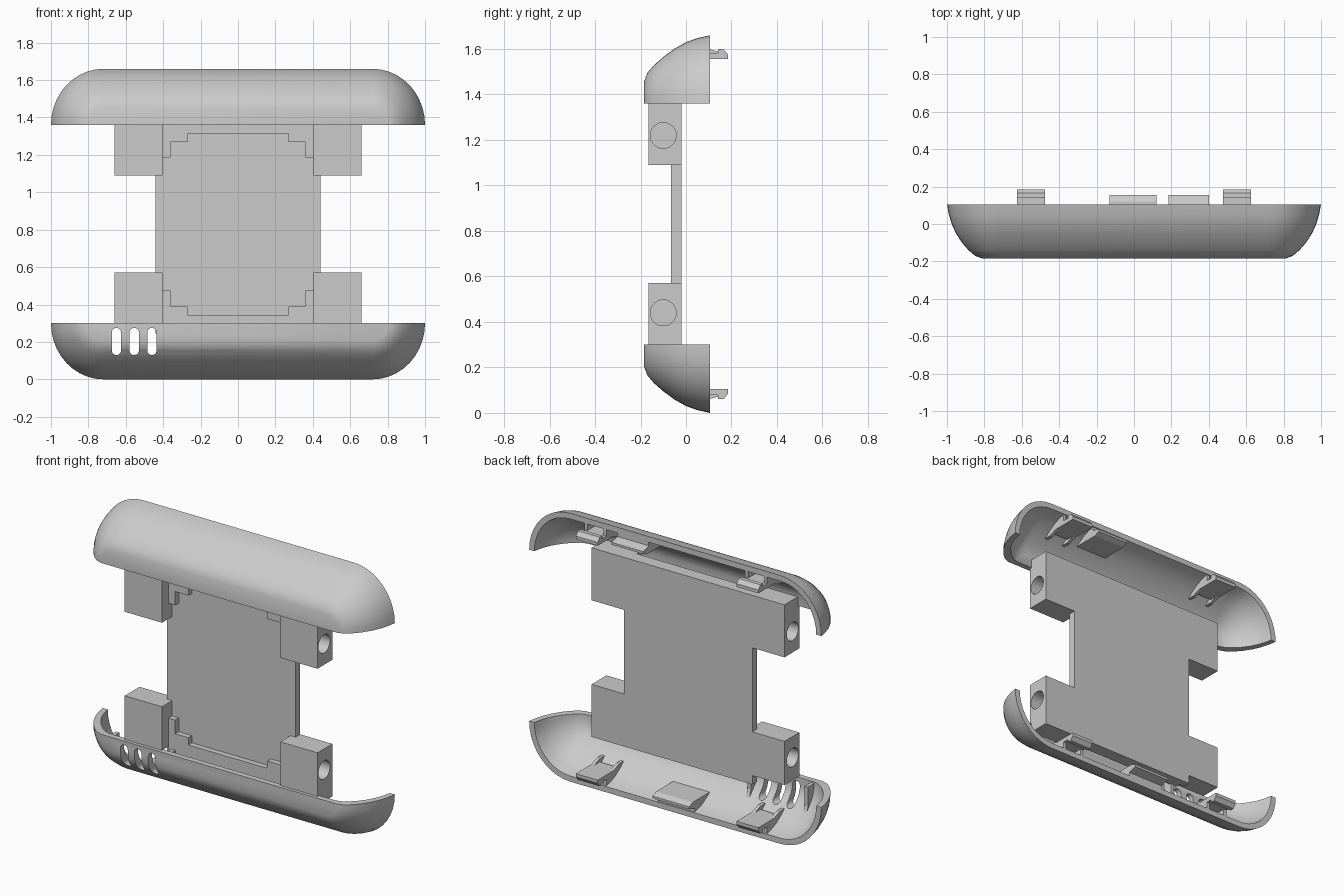
import bpy, bmesh, math
from mathutils import Matrix, Vector

if "Cube" in bpy.data.objects:
    bpy.data.objects.remove(bpy.data.objects["Cube"])

HEIGHT = 1.66
RIM = 0.30       # height of the open edge of a cap
BACK = 0.105     # y of the open back of a cap
WALL = 0.035

grey = bpy.data.materials.new("plain grey")
grey.use_nodes = True
grey.diffuse_color = (0.6, 0.6, 0.6, 1)
grey.node_tree.nodes["Principled BSDF"].inputs["Base Color"].default_value = (0.6, 0.6, 0.6, 1)


def finish(name, bm, flip=False):
    """Turn a bmesh into an object; flip mirrors it to the upper cap."""
    if flip:
        for v in bm.verts:
            v.co.z = HEIGHT - v.co.z
    bmesh.ops.recalc_face_normals(bm, faces=bm.faces)
    mesh = bpy.data.meshes.new(name)
    bm.to_mesh(mesh)
    bm.free()
    mesh.materials.append(grey)
    obj = bpy.data.objects.new(name, mesh)
    bpy.context.collection.objects.link(obj)
    return obj


def prism(name, profile, x0, x1, flip=False):
    """Extrude a (y, z) profile along x."""
    bm = bmesh.new()
    face = bm.faces.new([bm.verts.new((x0, y, z)) for y, z in profile])
    new = bmesh.ops.extrude_face_region(bm, geom=[face])["geom"]
    bmesh.ops.translate(bm, vec=(x1 - x0, 0, 0),
                        verts=[g for g in new if isinstance(g, bmesh.types.BMVert)])
    return finish(name, bm, flip)


def box(name, x0, x1, y0, y1, z0, z1, flip=False):
    return prism(name, [(y0, z0), (y1, z0), (y1, z1), (y0, z1)], x0, x1, flip)


def cylinder(name, radius, depth, centre, axis):
    bm = bmesh.new()
    turn = Vector((0, 0, 1)).rotation_difference(Vector(axis)).to_matrix().to_4x4()
    bmesh.ops.create_cone(bm, cap_ends=True, segments=32, radius1=radius, radius2=radius,
                          depth=depth, matrix=Matrix.Translation(centre) @ turn)
    return finish(name, bm)


def combine(obj, tool, operation):
    """Apply a boolean and remove the helper."""
    tool.hide_render = True
    mod = obj.modifiers.new("cut", 'BOOLEAN')
    mod.operation, mod.object, mod.solver = operation, tool, 'EXACT'
    bpy.context.view_layer.objects.active = obj
    bpy.ops.object.modifier_apply(modifier=mod.name)
    bpy.data.objects.remove(tool)


def smooth(obj, degrees):
    bpy.ops.object.select_all(action='DESELECT')
    obj.select_set(True)
    bpy.context.view_layer.objects.active = obj
    bpy.ops.object.shade_smooth_by_angle(angle=math.radians(degrees))


# Cap shell: y, side inset and bottom inset of each section
SECTIONS = [(BACK, 0, 0), (0.05, 0.01, 0.012), (0, 0.025, 0.03), (-0.05, 0.048, 0.058),
            (-0.1, 0.08, 0.095), (-0.14, 0.115, 0.13), (-0.17, 0.15, 0.165), (-0.185, 0.19, 0.205)]
CORNER_X = 0.72
STEPS = 10


def cap_shell(name, flip):
    bm = bmesh.new()

    def ring(y, dx, dz, wall):
        rx, rz = 1 - CORNER_X - dx - wall, RIM - dz - wall
        arc = [(CORNER_X + rx * math.cos(a), RIM - rz * math.sin(a))
               for a in (i * math.pi / 2 / STEPS for i in range(STEPS + 1))]
        outline = arc + [(-x, z) for x, z in reversed(arc)]
        return [bm.verts.new((x, y, z)) for x, z in outline]

    def skin(wall):
        rings = []
        for y, dx, dz in SECTIONS:
            t = (BACK - y) / (BACK - SECTIONS[-1][0])
            rings.append(ring(y + wall * t, dx, dz, wall))
        for a, b in zip(rings, rings[1:]):
            bridge(a, b)
        bm.faces.new(rings[-1])
        return rings

    def bridge(a, b):
        for i in range(len(a) - 1):
            bm.faces.new((a[i], a[i + 1], b[i + 1], b[i]))

    outer, inner = skin(0), skin(WALL)
    bridge(outer[0], inner[0])
    # open edge, one strip down each side and one across the front
    for k in (0, -1):
        for i in range(len(SECTIONS) - 1):
            bm.faces.new((outer[i][k], outer[i + 1][k], inner[i + 1][k], inner[i][k]))
    bm.faces.new((outer[-1][0], outer[-1][-1], inner[-1][-1], inner[-1][0]))
    return finish(name, bm, flip)


lower_cap = cap_shell("lower_cap", False)
upper_cap = cap_shell("upper_cap", True)

# Vent slots in the lower cap
for x in (-0.65, -0.555, -0.46):
    slot = box("slot_cutter", x - 0.025, x + 0.025, -0.3, -0.04, 0.155, 0.25)
    for z in (0.155, 0.25):
        combine(slot, cylinder("slot_end", 0.025, 0.26, (x, -0.17, z), (0, 1, 0)), 'UNION')
    combine(lower_cap, slot, 'DIFFERENCE')
for cap in (lower_cap, upper_cap):
    smooth(cap, 35)

# Ribs on both sides of the vent
for i, x in enumerate((-0.76, -0.37)):
    prism(f"vent_rib_{i + 1}", [(-0.155, 0.29), (-0.09, 0.29), (-0.09, 0.17),
                               (-0.06, 0.09), (-0.1, 0.11), (-0.155, 0.17)], x - 0.012, x + 0.012)

# Snap clips with side gussets, and a locating tab on each cap
hook = [(-0.02, 0.105), (0.185, 0.105), (0.185, 0.085), (0.165, 0.06),
        (0.14, 0.06), (0.14, 0.078), (-0.02, 0.078)]
gusset = [(-0.1, 0.125), (-0.02, 0.125), (0.1, 0.078), (0.1, 0.02), (0, 0.045), (-0.09, 0.1)]
for flip, cap in ((False, "lower"), (True, "upper")):
    for side, word in ((-1, "right"), (1, "left")):
        prism(f"{cap}_clip_{word}", hook, side * 0.475, side * 0.625, flip)
        for n, x in enumerate((0.475, 0.605)):
            prism(f"{cap}_clip_gusset_{word}_{n + 1}", gusset, side * x, side * (x + 0.02), flip)
    x0, x1 = (0.185, 0.4) if flip else (-0.13, 0.12)
    prism(f"{cap}_tab", [(-0.06, 0.105), (0.12, 0.105), (0.155, 0.09), (0.155, 0.075),
                         (0.1, 0.06), (0.1, 0.02), (-0.04, 0.065)], x0, x1, flip)

# Middle plate with a ledge at each end
PLATE_BACK, PLATE_FRONT, LEDGE_FRONT = -0.02, -0.065, -0.1
END = 0.245
plate = box("back_plate", -0.44, 0.44, PLATE_FRONT, PLATE_BACK, END, HEIGHT - END)
for flip, cap in ((False, "lower"), (True, "upper")):
    box(f"{cap}_ledge", -0.405, 0.405, LEDGE_FRONT, PLATE_FRONT, END, 0.345, flip)
    for side, word in ((-1, "right"), (1, "left")):
        # corner bracket
        box(f"{cap}_bracket_foot_{word}", side * 0.27, side * 0.405,
            LEDGE_FRONT, PLATE_FRONT, 0.345, 0.39, flip)
        box(f"{cap}_bracket_post_{word}", side * 0.36, side * 0.405,
            LEDGE_FRONT, PLATE_FRONT, 0.39, 0.475, flip)
        # strap block with a blind pin hole; the one at the vent is shorter
        foot = RIM if (side < 0 and not flip) else END
        block = box(f"{cap}_block_{word}", side * 0.405, side * 0.66,
                    -0.165, PLATE_BACK, foot, 0.57, flip)
        z = HEIGHT - 0.44 if flip else 0.44
        combine(block, cylinder("pin_hole", 0.057, 0.3, (side * 0.66, -0.1, z), (1, 0, 0)), 'DIFFERENCE')
        smooth(block, 30)
